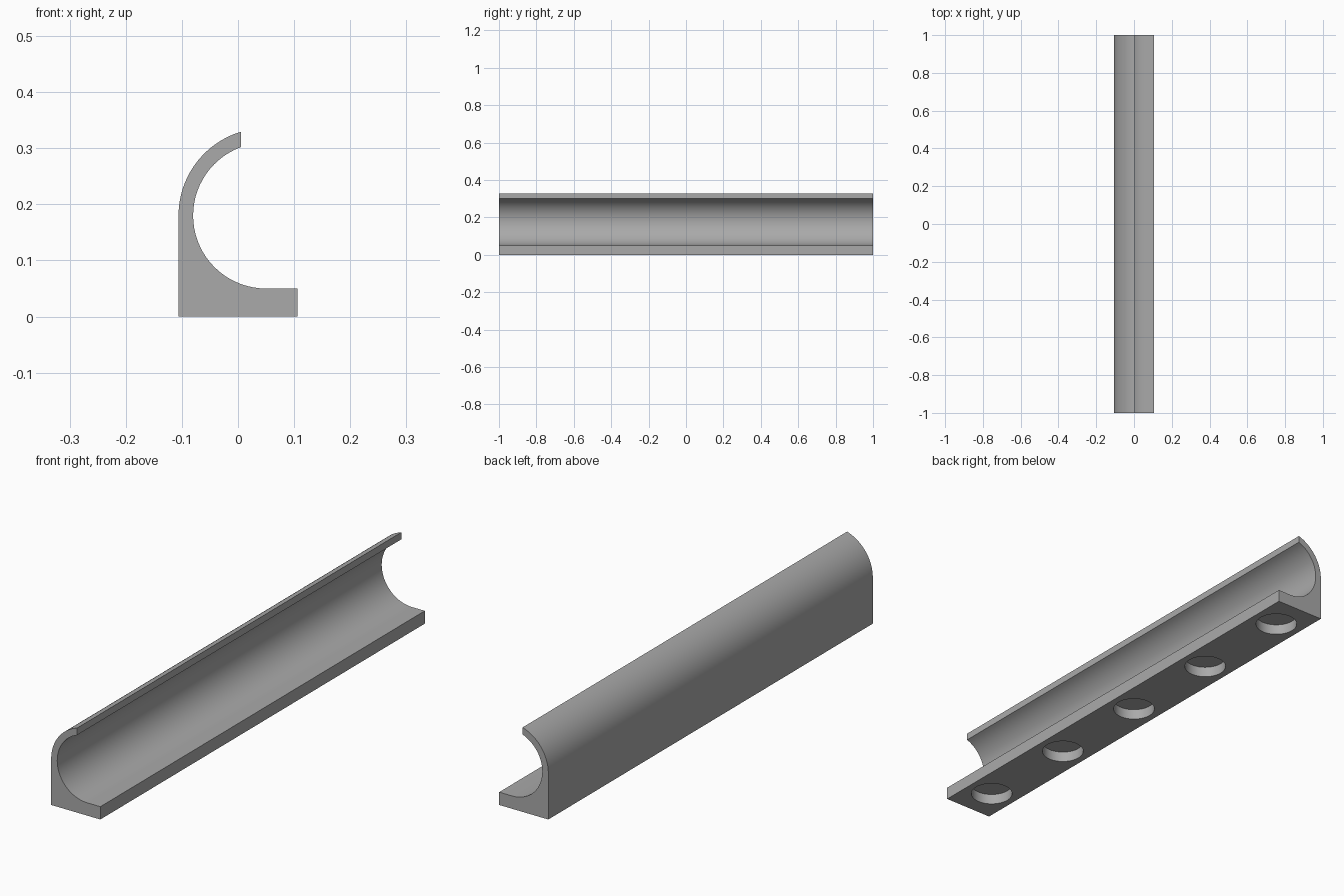
import bpy
import bmesh
from math import acos, pi, cos, sin
from mathutils import Matrix

default = bpy.data.objects.get("Cube")
if default:
    bpy.data.objects.remove(default, do_unlink=True)

HALF_LENGTH, HALF_WIDTH = 1.0, 0.106
CX, CZ = 0.05, 0.18          # shared centre of both arcs
R_IN, R_OUT = 0.13, 0.156
LIP_X = 0.005                # where the curled lip is cut off
STEPS = 32
HOLE_R, HOLE_DEPTH, HOLE_PITCH, HOLE_COUNT = 0.079, 0.042, 0.429, 5

grey = bpy.data.materials.new("plain grey")
grey.use_nodes = True
colour = (0.4, 0.4, 0.4, 1)
grey.diffuse_color = colour
grey.node_tree.nodes["Principled BSDF"].inputs["Base Color"].default_value = colour


def arc(radius, start, end):
    angles = [start + (end - start) * i / STEPS for i in range(STEPS + 1)]
    return [(CX + radius * cos(a), CZ + radius * sin(a)) for a in angles]


def lip_angle(radius):
    return acos((LIP_X - CX) / radius)


def add_object(name, bm):
    bmesh.ops.recalc_face_normals(bm, faces=bm.faces)
    mesh = bpy.data.meshes.new(name)
    bm.to_mesh(mesh)
    bm.free()
    mesh.materials.append(grey)
    obj = bpy.data.objects.new(name, mesh)
    bpy.context.collection.objects.link(obj)
    return obj


# Handle rail: hooked cross-section extruded along its length
profile = [(-HALF_WIDTH, 0), (HALF_WIDTH, 0), (HALF_WIDTH, CZ - R_IN)]
profile += arc(R_IN, 1.5 * pi, lip_angle(R_IN))
profile += arc(R_OUT, lip_angle(R_OUT), pi)
bm = bmesh.new()
section = bm.faces.new([bm.verts.new((x, -HALF_LENGTH, z)) for x, z in profile])
swept = bmesh.ops.extrude_face_region(bm, geom=[section], use_keep_orig=True)
moved = [v for v in swept["geom"] if isinstance(v, bmesh.types.BMVert)]
bmesh.ops.translate(bm, verts=moved, vec=(0, 2 * HALF_LENGTH, 0))
rail = add_object("handle_rail", bm)

# Row of blind round pockets in the underside
bm = bmesh.new()
for i in range(HOLE_COUNT):
    y = (i - (HOLE_COUNT - 1) / 2) * HOLE_PITCH
    bmesh.ops.create_cone(bm, cap_ends=True, segments=48, radius1=HOLE_R,
                          radius2=HOLE_R, depth=2 * HOLE_DEPTH,
                          matrix=Matrix.Translation((0, y, 0)))
cutter = add_object("pocket_cutter", bm)
cutter.hide_render = True

cut = rail.modifiers.new("pockets", "BOOLEAN")
cut.operation = "DIFFERENCE"
cut.solver = "EXACT"
cut.object = cutter
bpy.ops.object.select_all(action="DESELECT")
rail.select_set(True)
bpy.context.view_layer.objects.active = rail
bpy.ops.object.modifier_apply(modifier=cut.name)
bpy.data.objects.remove(cutter, do_unlink=True)

# Smooth curves, crisp corners
bpy.ops.object.shade_smooth_by_angle(angle=pi / 6)
